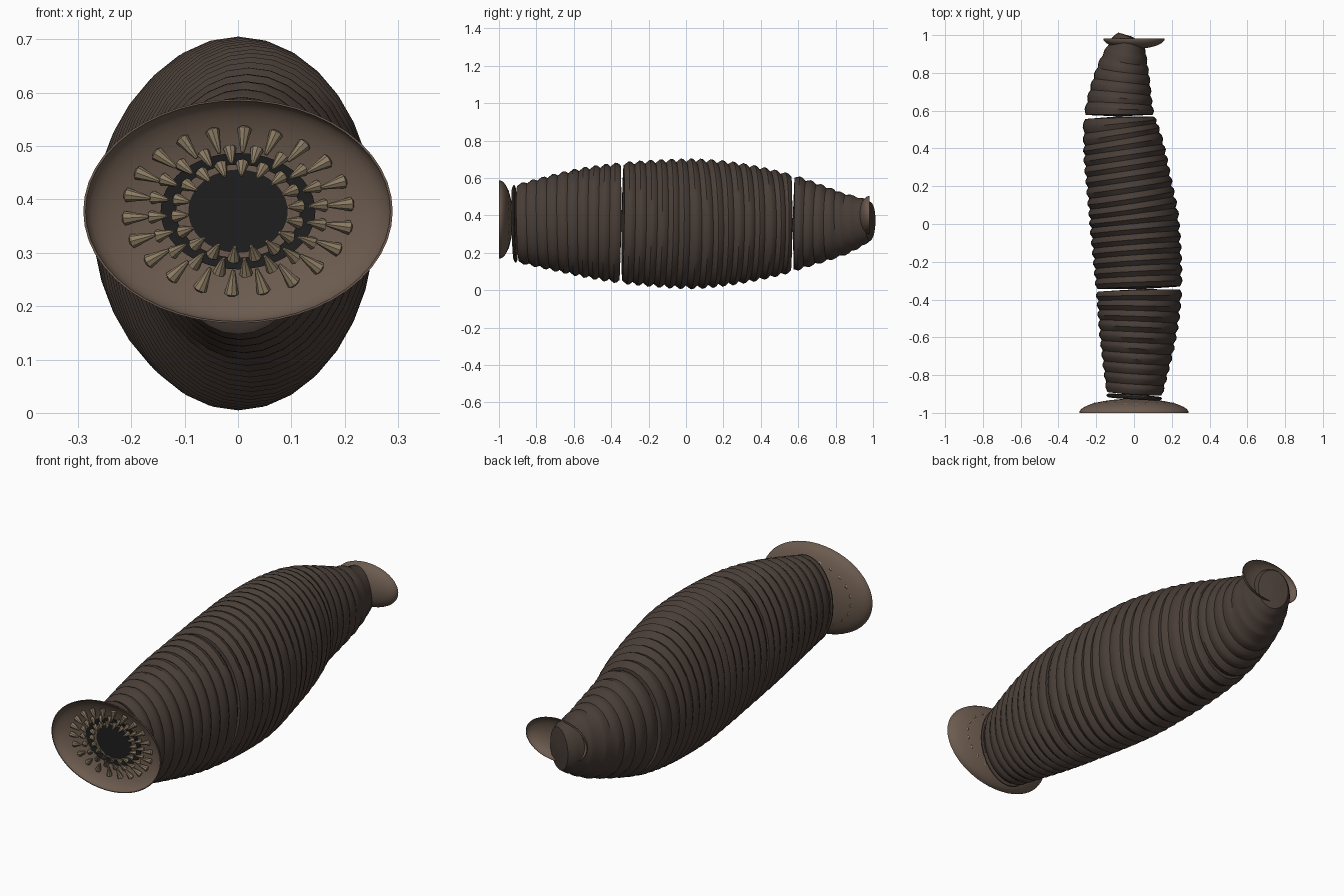
import bpy, bmesh, math
from mathutils import Vector

cube = bpy.data.objects.get("Cube")
if cube:
    bpy.data.objects.remove(cube)


def material(name, rgb):
    mat = bpy.data.materials.new(name)
    mat.use_nodes = True
    color = (*rgb, 1)
    mat.diffuse_color = color
    mat.node_tree.nodes["Principled BSDF"].inputs["Base Color"].default_value = color
    return mat


SKIN = material("dark_brown_skin", (0.066, 0.047, 0.038))
SUCKER = material("light_brown_sucker", (0.15, 0.105, 0.078))
TOOTH = material("tan_tooth", (0.26, 0.2, 0.125))
MOUTH = material("black_mouth", (0.013, 0.013, 0.014))


def finish(name, bm, mat):
    bmesh.ops.recalc_face_normals(bm, faces=bm.faces)
    mesh = bpy.data.meshes.new(name)
    bm.to_mesh(mesh)
    bm.free()
    mesh.materials.append(mat)
    obj = bpy.data.objects.new(name, mesh)
    bpy.context.collection.objects.link(obj)
    bpy.ops.object.select_all(action="DESELECT")
    obj.select_set(True)
    bpy.context.view_layer.objects.active = obj
    bpy.ops.object.shade_smooth_by_angle(angle=math.radians(35))
    return obj


def loft(name, rings, mat):
    """Skin a list of point rings and cap both ends."""
    bm = bmesh.new()
    loops = [[bm.verts.new(p) for p in ring] for ring in rings]
    n = len(loops[0])
    for a, b in zip(loops, loops[1:]):
        for i in range(n):
            j = (i + 1) % n
            bm.faces.new((a[i], a[j], b[j], b[i]))
    bm.faces.new(loops[0])
    bm.faces.new(loops[-1])
    return finish(name, bm, mat)


def ellipse(center, u, v, n):
    turns = [math.tau * i / n for i in range(n)]
    return [center + u * math.cos(a) + v * math.sin(a) for a in turns]


# Body stations: y, centre x, centre z, half width, half height
STATIONS = [
    (-0.93, 0.0, 0.355, 0.145, 0.205),
    (-0.6, 0.02, 0.362, 0.205, 0.285),
    (-0.35, 0.026, 0.36, 0.23, 0.325),
    (0.0, 0.003, 0.355, 0.24, 0.35),
    (0.2, -0.025, 0.357, 0.23, 0.338),
    (0.4, -0.055, 0.357, 0.217, 0.305),
    (0.57, -0.078, 0.357, 0.19, 0.262),
    (0.8, -0.06, 0.355, 0.145, 0.185),
    (0.94, -0.033, 0.367, 0.1, 0.13),
    (1.0, -0.01, 0.367, 0.068, 0.1),
]


def slope(i, k):
    a, b = STATIONS[max(i - 1, 0)], STATIONS[min(i + 1, len(STATIONS) - 1)]
    return (b[k] - a[k]) / (b[0] - a[0])


def station(y):
    """Smooth interpolation of the body stations."""
    i = max(j for j in range(len(STATIONS) - 1) if j == 0 or STATIONS[j][0] <= y)
    a, b = STATIONS[i], STATIONS[i + 1]
    h = b[0] - a[0]
    t = (y - a[0]) / h
    s = t * t * (3 - 2 * t)
    return [a[k] * (1 - s) + b[k] * s
            + h * t * (1 - t) * ((1 - t) * slope(i, k) - t * slope(i + 1, k))
            for k in range(1, 5)]


def section(y, scale, push=0.0):
    """Ellipse square to the spine, optionally pushed along it."""
    x, z, w, h = station(y)
    ahead, behind = station(y + 0.01), station(y - 0.01)
    t = Vector((ahead[0] - behind[0], 0.02, ahead[1] - behind[1])).normalized()
    u = Vector((t.y, -t.x, 0)).normalized()
    v = u.cross(t)
    return ellipse(Vector((x, y, z)) + t * push, u * w * scale, v * h * scale, 32)


def body_segment(name, start, end, count, bulge=0.008):
    pitch = (end - start) / count
    rings = [section(start, 0.05, -bulge)]
    for i in range(count):
        for f, scale in ((0, 0.945), (0.45, 1.0), (0.72, 0.99)):
            rings.append(section(start + (i + f) * pitch, scale))
    rings += [section(end, 0.945), section(end, 0.05, bulge)]
    loft(name, rings, SKIN)


# Ringed body, split by deep grooves
body_segment("neck_ring", -0.925, -0.908, 1, 0.004)
body_segment("front_body", -0.898, -0.353, 10)
body_segment("middle_body", -0.337, 0.562, 16)
body_segment("tail_body", 0.578, 0.985, 7)


def lathe(name, center, rx, rz, profile, mat):
    """Elliptical turning about the y axis; profile holds (radius, y)."""
    c = Vector(center)
    rings = [ellipse(c + Vector((0, y, 0)), Vector((rx * r, 0, 0)),
                     Vector((0, 0, rz * r)), 48) for r, y in profile]
    return loft(name, rings, mat)


def sucker(name, center, rx, rz, depth):
    """Thin half-ellipsoid cup; the sign of depth sets where its back lies."""
    angles = [math.radians(a) for a in range(2, 91, 8)]
    outer = [(math.sin(a), depth * math.cos(a)) for a in angles]
    inner = [(r * 0.985, y * 0.93) for r, y in reversed(outer)]
    lathe(name, center, rx, rz, outer + inner, SUCKER)


FRONT = Vector((0, -1, 0.378))
sucker("front_sucker", FRONT, 0.29, 0.21, 0.075)
sucker("tail_sucker", (0, 0.982, 0.402), 0.163, 0.102, -0.055)

# Dark throat and the dark ring around it
lathe("throat", FRONT, 0.093, 0.078, [(1, 0.066), (1, 0.06)], MOUTH)
lathe("throat_ring", FRONT, 0.145, 0.109,
      [(0.8, 0.065), (0.8, 0.058), (1, 0.055), (1, 0.064)], MOUTH)
lathe("throat_rim", FRONT, 0.118, 0.09, [(1, 0.068), (1, 0.062)], SUCKER)


def tooth_row(name, count, rx, rz, depth, tilt, length, radius):
    """Blunt cones pointing inward and forward from the cup."""
    bm = bmesh.new()
    for i in range(count):
        a = math.tau * (i + 0.3) / count
        base = FRONT + Vector((rx * math.cos(a), depth, rz * math.sin(a)))
        inward = (FRONT - base) * Vector((1, 0, 1)).length
        inward.y = 0
        axis = inward.normalized() * math.cos(tilt) - Vector((0, math.sin(tilt), 0))
        u = axis.orthogonal().normalized()
        v = axis.cross(u)
        loops = []
        for f, scale in ((-0.08, 0.6), (0, 1), (0.7, 0.5), (1, 0.25)):
            ring = ellipse(base + axis * length * f, u * radius * scale, v * radius * scale, 8)
            loops.append([bm.verts.new(p) for p in ring])
        for p, q in zip(loops, loops[1:]):
            for k in range(8):
                m = (k + 1) % 8
                bm.faces.new((p[k], p[m], q[m], q[k]))
        bm.faces.new(loops[0])
        bm.faces.new(loops[-1])
    finish(name, bm, TOOTH)


# Three rows of teeth
tooth_row("outer_teeth", 22, 0.213, 0.155, 0.042, 0.25, 0.046, 0.0135)
tooth_row("middle_teeth", 20, 0.163, 0.118, 0.053, 0.6, 0.034, 0.0125)
tooth_row("inner_teeth", 18, 0.118, 0.09, 0.06, 0.7, 0.03, 0.0125)
